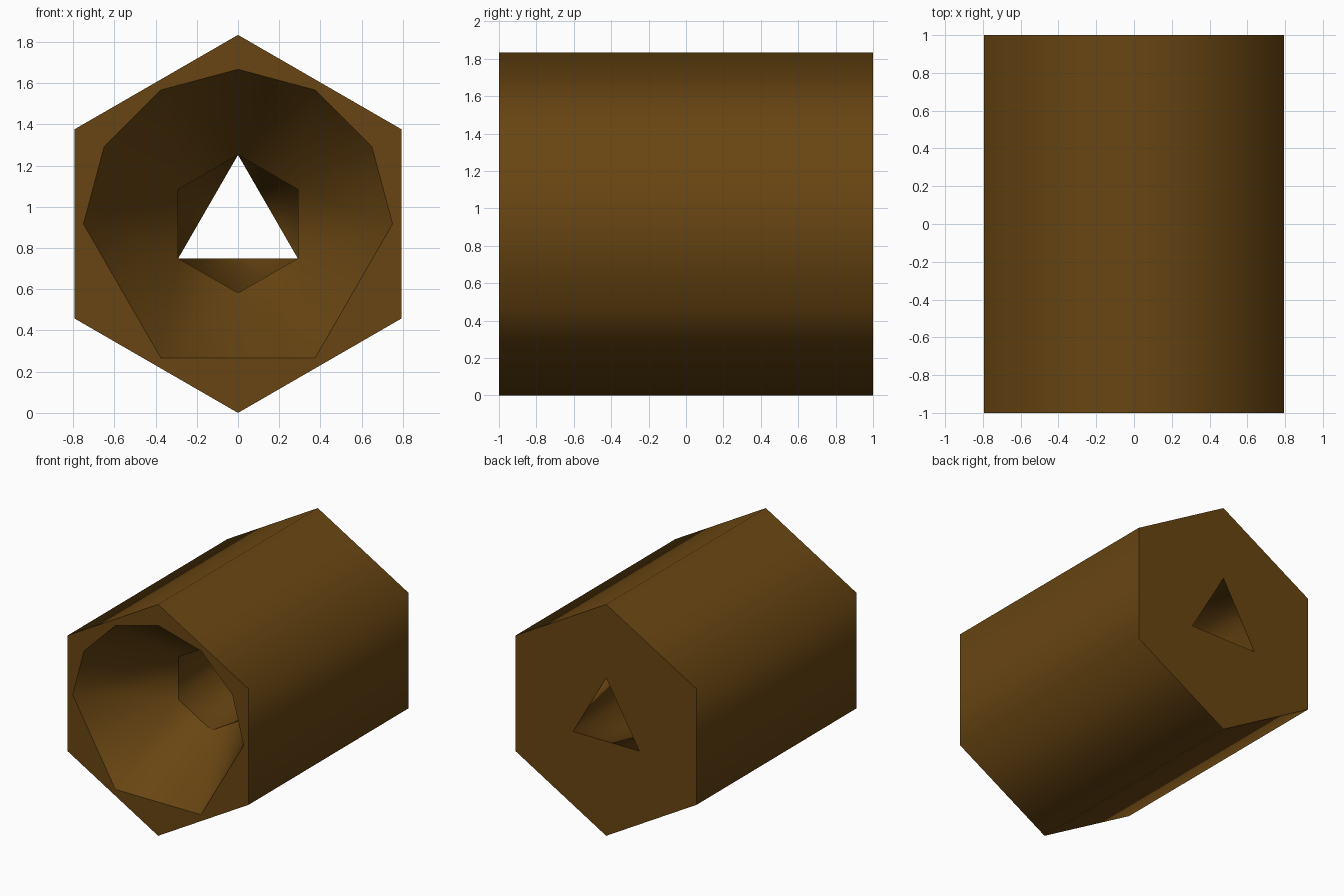
import bpy, bmesh
from math import radians, cos, sin

if "Cube" in bpy.data.objects:
    bpy.data.objects.remove(bpy.data.objects["Cube"])

CENTRE_Z = 0.917
HEX = list(range(90, 450, 60))
TRI = [90, 210, 330]
RIM = [90, 120, 150, 180, 240, 300, 360, 390, 420]   # 12-gon without three corners

bm = bmesh.new()


def ring(angles, radius, y):
    """Ring of (angle, vertex) pairs around the y axis."""
    return [(a, bm.verts.new((radius * cos(radians(a)), y,
                              CENTRE_Z + radius * sin(radians(a))))) for a in angles]


def edges_of(r):
    for (a, va), (b, vb) in zip(r, r[1:] + r[:1]):
        yield (a + (b if b > a else b + 360)) / 2, va, vb


def nearest(r, angle):
    return min(r, key=lambda p: abs((p[0] - angle + 180) % 360 - 180))[1]


def loft(r1, r2):
    """Join rings with different corner counts by triangles."""
    for p, q in ((r1, r2), (r2, r1)):
        for mid, va, vb in edges_of(p):
            bm.faces.new((va, vb, nearest(q, mid)))


outer_front = ring(HEX, 0.917, -1)
outer_back = ring(HEX, 0.917, 1)
rim = ring(RIM, 0.75, -1)
throat = ring(HEX, 0.335, -1 / 3)
back_hole = ring(TRI, 0.335, 1)

# outer hexagonal sides
for (_, a, b), (_, c, d) in zip(edges_of(outer_front), edges_of(outer_back)):
    bm.faces.new((a, b, d, c))

loft(outer_front, rim)        # front cap
loft(rim, throat)             # flared mouth
loft(throat, back_hole)       # tapering tunnel
loft(back_hole, outer_back)   # back cap

bmesh.ops.recalc_face_normals(bm, faces=bm.faces[:])

# smooth faces, crisp at each ring
for f in bm.faces:
    f.smooth = True
for r in (outer_front, outer_back, rim, throat, back_hole):
    for _, a, b in edges_of(r):
        bm.edges.get((a, b)).smooth = False

mesh = bpy.data.meshes.new("hexagonal_nozzle")
bm.to_mesh(mesh)
bm.free()
nozzle = bpy.data.objects.new("hexagonal_nozzle", mesh)
bpy.context.collection.objects.link(nozzle)

brown = bpy.data.materials.new("dark_brown")
brown.diffuse_color = (0.14, 0.06, 0.006, 1)
brown.use_nodes = True
brown.node_tree.nodes["Principled BSDF"].inputs["Base Color"].default_value = brown.diffuse_color
mesh.materials.append(brown)
